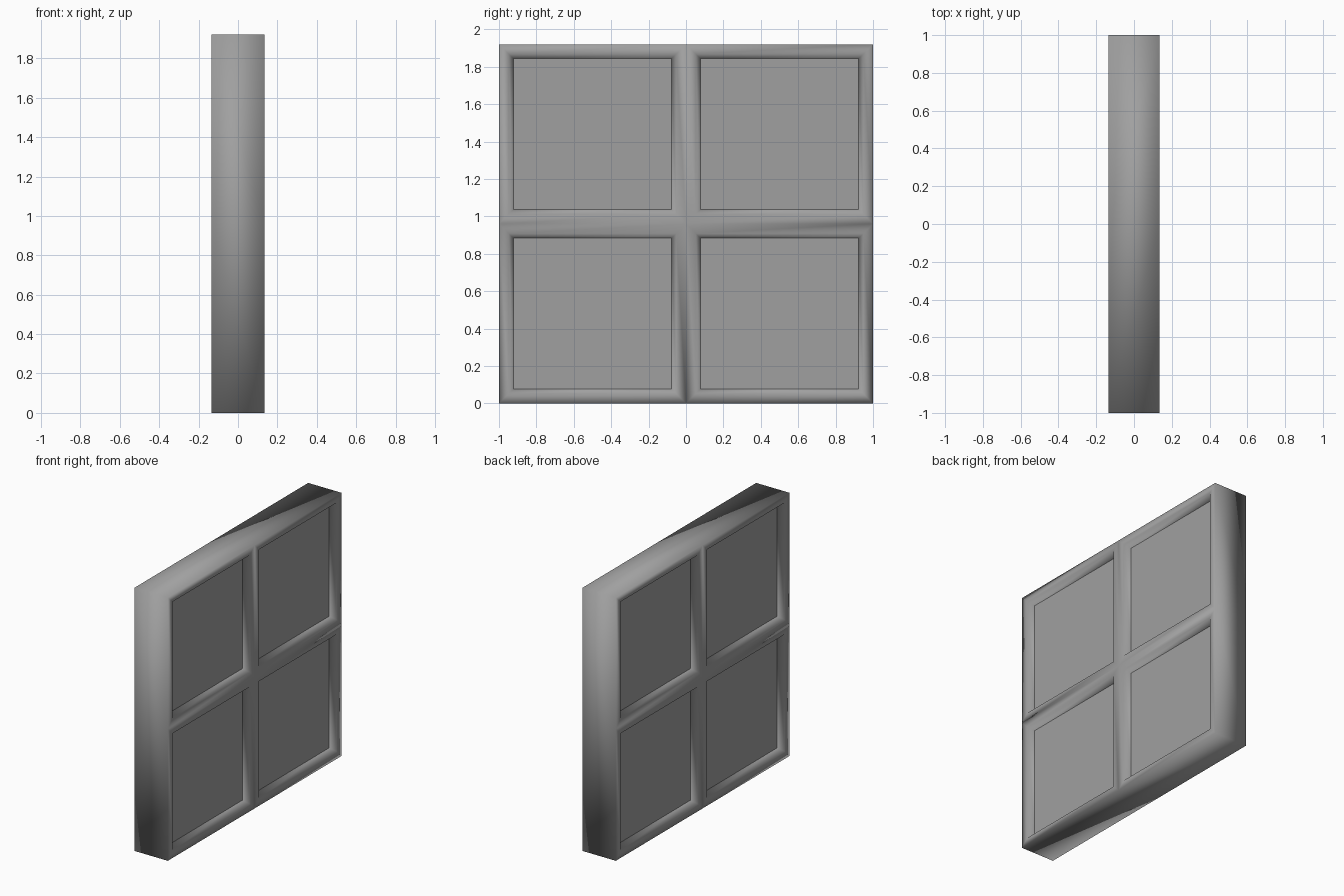
import bpy, bmesh

if "Cube" in bpy.data.objects:
    bpy.data.objects.remove(bpy.data.objects["Cube"])

HX, HY, HZ = 0.134, 1.0, 0.96          # half sizes
LIP, RIM, DEPTH = 0.052, 0.077, 0.045   # flat frame width, width incl. slope, recess depth

grey = bpy.data.materials.new("grey")
grey.diffuse_color = (0.35, 0.35, 0.35, 1)
grey.use_nodes = True
grey.node_tree.nodes["Principled BSDF"].inputs["Base Color"].default_value = grey.diffuse_color


def to_object(name, bm, smooth):
    for f in bm.faces:
        f.smooth = smooth
    me = bpy.data.meshes.new(name)
    bm.to_mesh(me)
    bm.free()
    me.materials.append(grey)
    ob = bpy.data.objects.new(name, me)
    bpy.context.collection.objects.link(ob)


# Frame: a slab whose two big sides are quartered, inset and pushed in
bm = bmesh.new()
bmesh.ops.create_cube(bm, size=2)
for v in bm.verts:
    v.co = (v.co.x * HX, v.co.y * HY, v.co.z * HZ + HZ)
big = [f for f in bm.faces if abs(f.normal.x) > 0.9]
for axis in ((0, 1, 0), (0, 0, 1)):
    bmesh.ops.bisect_plane(bm, geom=bm.verts[:] + bm.edges[:] + bm.faces[:],
                           plane_co=(0, 0, HZ), plane_no=axis)
bm.normal_update()
big = [f for f in bm.faces if abs(f.normal.x) > 0.9]
bmesh.ops.inset_individual(bm, faces=big, thickness=LIP, use_even_offset=True)
bmesh.ops.inset_individual(bm, faces=big, thickness=RIM - LIP, depth=-DEPTH,
                           use_even_offset=True)
bmesh.ops.delete(bm, geom=big, context='FACES_ONLY')
to_object("window_frame", bm, True)

# Flat panes closing each recess
for side, s in (("left", -1), ("right", 1)):
    for row, z in (("lower", HZ / 2), ("upper", 1.5 * HZ)):
        for end, y in (("front", -HY / 2), ("back", HY / 2)):
            w, h = HY / 2 - RIM, HZ / 2 - RIM
            x = s * (HX - DEPTH)
            bm = bmesh.new()
            loop = [(x, y - w, z - h), (x, y + w, z - h),
                    (x, y + w, z + h), (x, y - w, z + h)]
            bm.faces.new([bm.verts.new(p) for p in loop[::s]])
            to_object(f"{row}_{end}_pane_{side}", bm, False)
